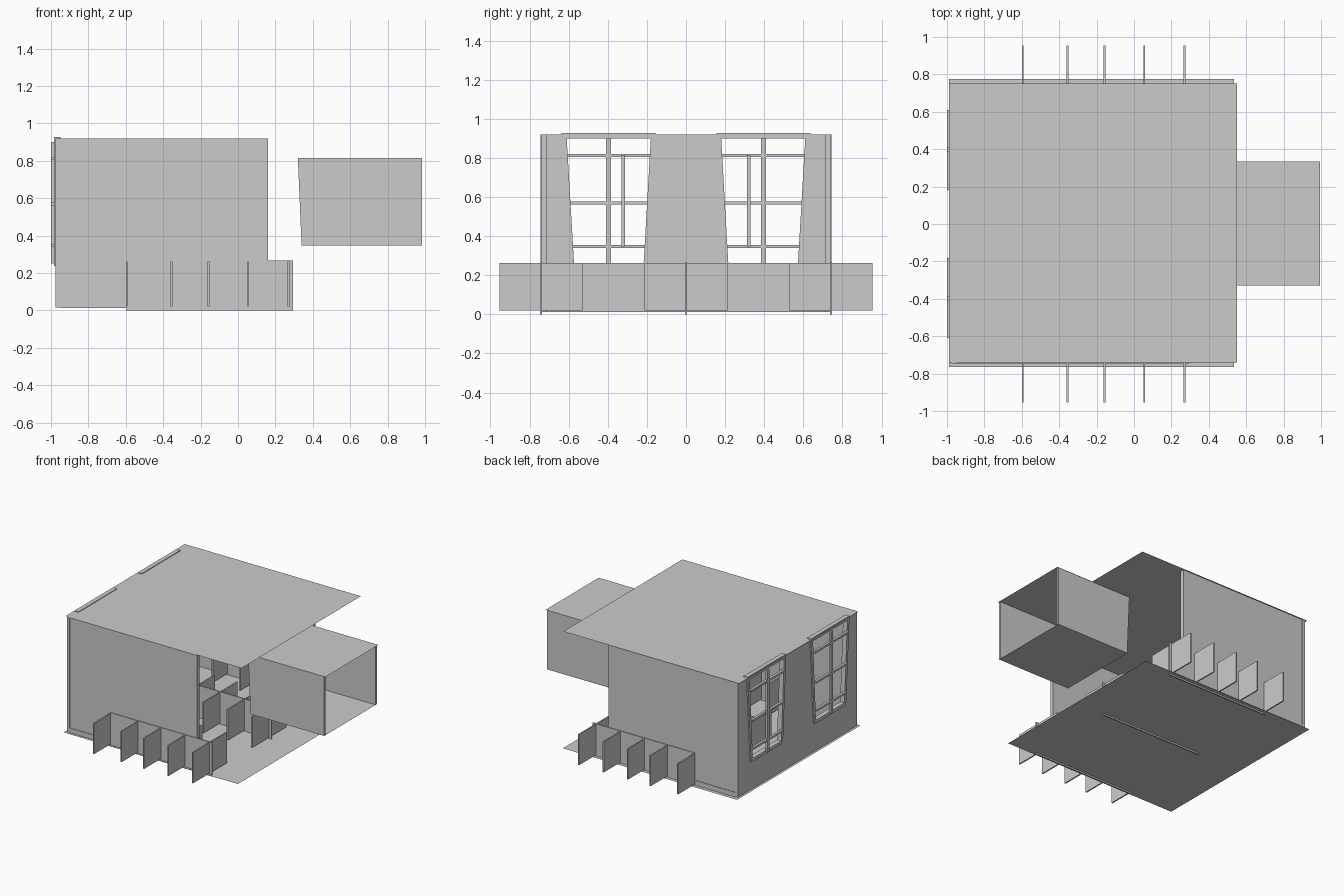
import bpy, bmesh

if "Cube" in bpy.data.objects:
    bpy.data.objects.remove(bpy.data.objects["Cube"])


def mesh_object(name, bm):
    bmesh.ops.recalc_face_normals(bm, faces=bm.faces)
    me = bpy.data.meshes.new(name)
    bm.to_mesh(me)
    bm.free()
    ob = bpy.data.objects.new(name, me)
    bpy.context.collection.objects.link(ob)
    return ob


def prism(name, pts, axis, a, b):
    """Extrude a 2D outline along x (points are y,z) or y (points are x,z)."""
    def place(p, d):
        return (d, p[0], p[1]) if axis == 'x' else (p[0], d, p[1])
    bm = bmesh.new()
    face = bm.faces.new([bm.verts.new(place(p, a)) for p in pts])
    ext = bmesh.ops.extrude_face_region(bm, geom=[face])
    off = (b - a, 0, 0) if axis == 'x' else (0, b - a, 0)
    bmesh.ops.translate(bm, vec=off,
                        verts=[v for v in ext['geom'] if isinstance(v, bmesh.types.BMVert)])
    return mesh_object(name, bm)


def box(name, x0, x1, y0, y1, z0, z1):
    return prism(name, [(x0, z0), (x1, z0), (x1, z1), (x0, z1)], 'y', y0, y1)


def sheet(name, x0, x1, y0, y1, z):
    bm = bmesh.new()
    bm.faces.new([bm.verts.new(p) for p in
                  ((x0, y0, z), (x1, y0, z), (x1, y1, z), (x0, y1, z))])
    return mesh_object(name, bm)


# Thin floor and roof
sheet("floor", -0.99, 0.535, -0.765, 0.775, 0.012)
sheet("roof", -0.99, 0.55, -0.74, 0.75, 0.922)

# End wall with two tapered window notches
notch = [(0.62, 0.92), (0.58, 0.262), (0.212, 0.262), (0.17, 0.92)]
outline = [(-0.745, 0.015), (0.745, 0.015), (0.745, 0.92)] + notch
outline += [(-y, z) for y, z in reversed(notch)] + [(-0.745, 0.92)]
prism("end_wall", outline, 'x', -0.975, -0.95)
box("end_baseboard", -0.95, -0.943, -0.71, 0.71, 0.012, 0.05)

for s, side in ((1, "back"), (-1, "front")):
    # Long side walls and skirting
    box(side + "_wall", -0.95, 0.16, s * 0.71, s * 0.742, 0.012, 0.92)
    box(side + "_baseboard", -0.95, -0.6, s * 0.742, s * 0.746, 0.012, 0.05)

    # Tapered window frame
    box(side + "_window_header", -0.985, -0.95, s * 0.155, s * 0.637, 0.9, 0.927)
    box(side + "_window_sill", -0.985, -0.947, s * 0.205, s * 0.59, 0.237, 0.262)
    for label, top, bottom in (("outer", 0.61, 0.572), ("inner", 0.155, 0.195)):
        prism(f"{side}_window_{label}_jamb",
              [(s * top, 0.9), (s * (top + 0.025), 0.9),
               (s * (bottom + 0.022), 0.25), (s * bottom, 0.25)], 'x', -0.985, -0.947)

    # Window glazing bars
    box(side + "_window_mullion", -1.0, -0.98, s * 0.384, s * 0.408, 0.25, 0.9)
    for i, z in enumerate((0.346, 0.57, 0.812)):
        t = (z - 0.26) / 0.64
        box(f"{side}_window_bar_{i}", -1.0, -0.98,
            s * (0.213 - 0.035 * t), s * (0.58 + 0.035 * t), z - 0.008, z + 0.008)

# Three desk rows: a long screen crossed by five dividers
for row, y in enumerate((-0.742, 0, 0.742)):
    box(f"row_screen_{row}", -0.6, 0.295, y - 0.005, y + 0.005, 0, 0.267)
    for i, x in enumerate((-0.595, -0.355, -0.157, 0.055, 0.27)):
        box(f"desk_divider_{row}_{i}", x - 0.005, x + 0.005, y - 0.213, y + 0.213, 0.02, 0.262)

# Raised passage, open at both ends
for s, side in ((1, "back"), (-1, "front")):
    prism("passage_wall_" + side,
          [(0.34, 0.346), (0.985, 0.346), (0.985, 0.815), (0.32, 0.815)],
          'y', s * 0.313, s * 0.33)
sheet("passage_floor", 0.34, 0.985, -0.325, 0.325, 0.346)
sheet("passage_roof", 0.32, 0.995, -0.328, 0.333, 0.815)
